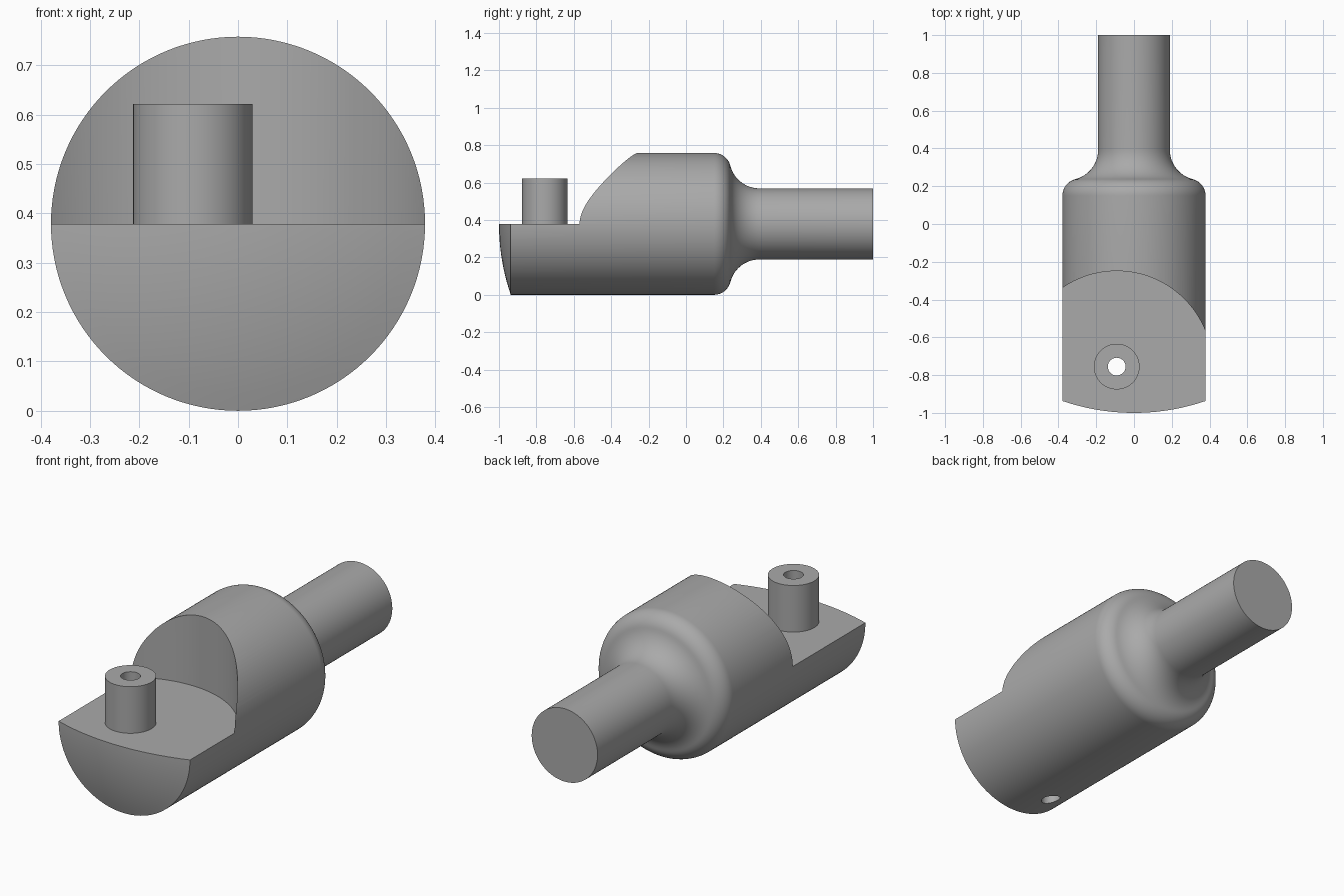
import bpy, bmesh, math
from mathutils import Vector, Matrix

if "Cube" in bpy.data.objects:
    bpy.data.objects.remove(bpy.data.objects["Cube"])

R = 0.379                      # body radius, also height of the axis
SHANK = 0.19                   # shank radius
PIN = Vector((-0.0915, -0.755, 0))
SEG = 128

steel = bpy.data.materials.new("plain grey")
steel.use_nodes = True
grey = (0.4, 0.4, 0.4, 1)
steel.diffuse_color = grey
steel.node_tree.nodes["Principled BSDF"].inputs["Base Color"].default_value = grey


def make_object(name, bm):
    bmesh.ops.recalc_face_normals(bm, faces=bm.faces)
    mesh = bpy.data.meshes.new(name)
    bm.to_mesh(mesh)
    bm.free()
    mesh.materials.append(steel)
    obj = bpy.data.objects.new(name, mesh)
    bpy.context.collection.objects.link(obj)
    return obj


def cylinder(name, radius, bottom, top, segments):
    bm = bmesh.new()
    place = Matrix.Translation(PIN + Vector((0, 0, (bottom + top) / 2)))
    bmesh.ops.create_cone(bm, cap_ends=True, segments=segments, radius1=radius,
                          radius2=radius, depth=top - bottom, matrix=place)
    return make_object(name, bm)


def arc(cy, cr, radius, start, end, steps):
    """Points (y, r) on an arc; angles run from +r towards +y."""
    angles = [start + (end - start) * i / steps for i in range(steps + 1)]
    return [(cy + radius * math.sin(a), cr + radius * math.cos(a)) for a in angles]


def combine(target, tool, operation):
    bpy.context.view_layer.objects.active = target
    mod = target.modifiers.new(operation, 'BOOLEAN')
    mod.operation, mod.object, mod.solver = operation, tool, 'EXACT'
    bpy.ops.object.modifier_apply(modifier=mod.name)
    bpy.data.objects.remove(tool)


# Turned profile: domed nose, straight body, rounded shoulder, neck fillet, shank
sag = 0.063
dome = (R * R + sag * sag) / (2 * sag)
half = math.asin(R / dome)
profile = arc(-1 + dome, 0, dome, -math.pi / 2, -math.pi / 2 + half, 10)
profile[0] = (-1, 0)
a, b, shoulder_y = 0.09, 0.16, 0.15
turn = math.acos((SHANK + b - (R - a)) / (a + b))
neck_y = shoulder_y + (a + b) * math.sin(turn)
profile += arc(shoulder_y, R - a, a, 0, turn, 12)
profile += arc(neck_y, SHANK + b, b, turn - math.pi, -math.pi, 16)[1:]
profile += [(1, SHANK), (1, 0)]

bm = bmesh.new()
verts = [bm.verts.new((r, y, R)) for y, r in profile]
edges = [bm.edges.new(pair) for pair in zip(verts, verts[1:])]
bmesh.ops.spin(bm, geom=verts + edges, cent=(0, 0, R), axis=(0, 1, 0),
               angle=2 * math.pi, steps=SEG, use_merge=False)
bmesh.ops.remove_doubles(bm, verts=bm.verts, dist=1e-5)
body = make_object("crank_body", bm)

# Clearance above the front half: round at the back, open to the front
sweep = 0.506
bm = bmesh.new()
outline = [(sweep * math.cos(math.pi * i / 96), sweep * math.sin(math.pi * i / 96))
           for i in range(97)] + [(-sweep, -0.5), (sweep, -0.5)]
base = bm.faces.new([bm.verts.new((PIN.x + x, PIN.y + y, R)) for x, y in outline])
grown = bmesh.ops.extrude_face_region(bm, geom=[base])["geom"]
bmesh.ops.translate(bm, vec=(0, 0, 0.6),
                    verts=[g for g in grown if isinstance(g, bmesh.types.BMVert)])
combine(body, make_object("clearance_cutter", bm), 'DIFFERENCE')

# Upright pin with a bore running right through the body
combine(body, cylinder("pin", 0.121, R - 0.1, 0.622, 64), 'UNION')
combine(body, cylinder("bore_cutter", 0.047, -0.1, 0.8, 48), 'DIFFERENCE')

# Smooth curves, sharp machined edges
bpy.ops.object.select_all(action='DESELECT')
body.select_set(True)
bpy.context.view_layer.objects.active = body
bpy.ops.object.shade_smooth_by_angle(angle=math.radians(25))
